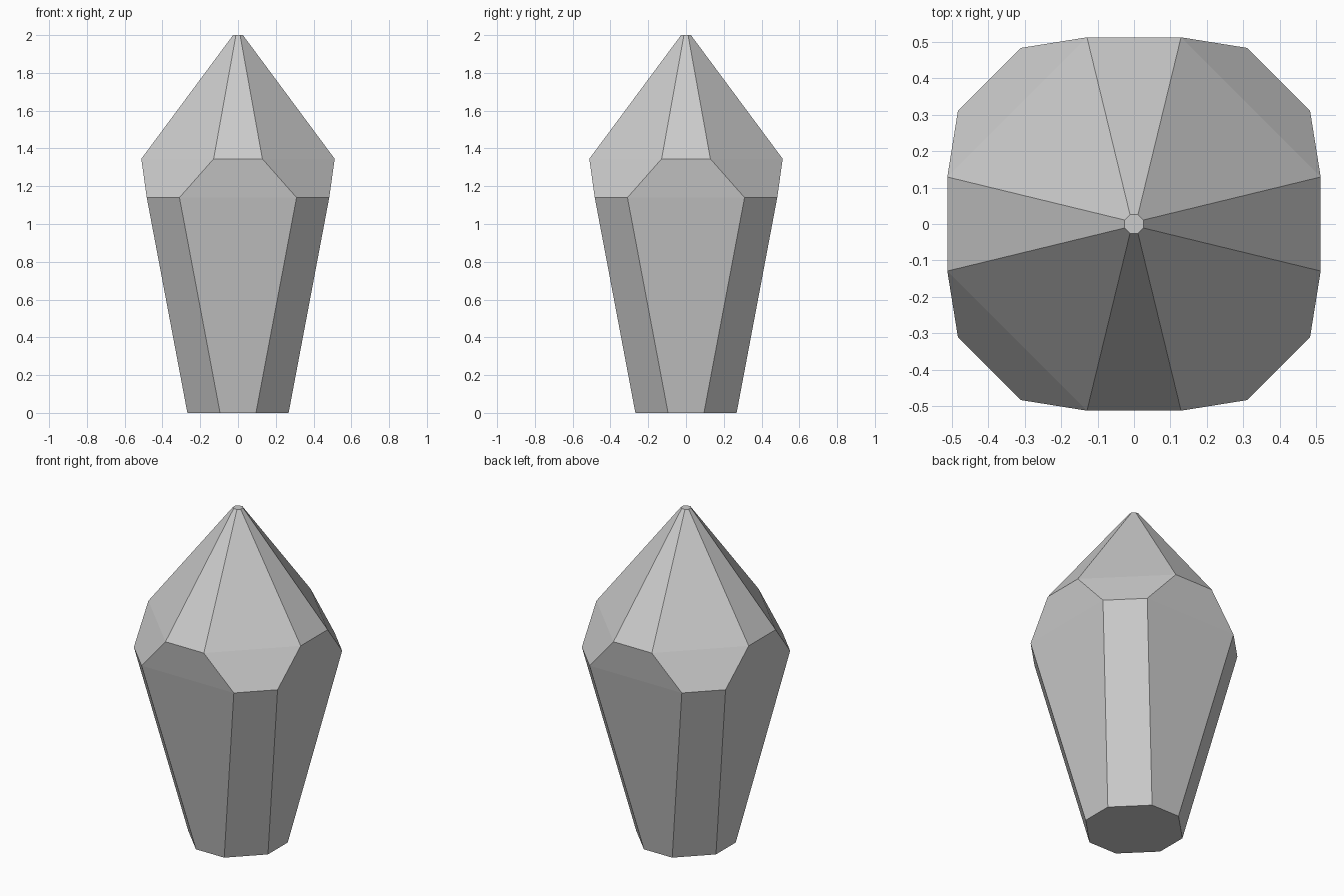
import bpy, bmesh
from math import radians

if "Cube" in bpy.data.objects:
    bpy.data.objects.remove(bpy.data.objects["Cube"])

# (z, wide, narrow): each ring is an octagon through (+-wide, +-narrow) and (+-narrow, +-wide)
RINGS = [
    (0.0, 0.268, 0.095),    # base
    (1.14, 0.483, 0.31),    # top of the corner facets
    (1.345, 0.512, 0.129),  # top of the broad side facets
    (2.0, 0.026, 0.011),    # blunt tip
]

# Faceted crystal: convex hull of the four rings
bm = bmesh.new()
for z, a, b in RINGS:
    for sx in (-1, 1):
        for sy in (-1, 1):
            bm.verts.new((sx * a, sy * b, z))
            bm.verts.new((sx * b, sy * a, z))
bmesh.ops.convex_hull(bm, input=bm.verts)

# Merge coplanar triangles back into clean facets
bmesh.ops.dissolve_limit(bm, angle_limit=radians(1), verts=bm.verts, edges=bm.edges)
bmesh.ops.recalc_face_normals(bm, faces=bm.faces)

mesh = bpy.data.meshes.new("crystal")
bm.to_mesh(mesh)
bm.free()
crystal = bpy.data.objects.new("crystal", mesh)
bpy.context.collection.objects.link(crystal)
